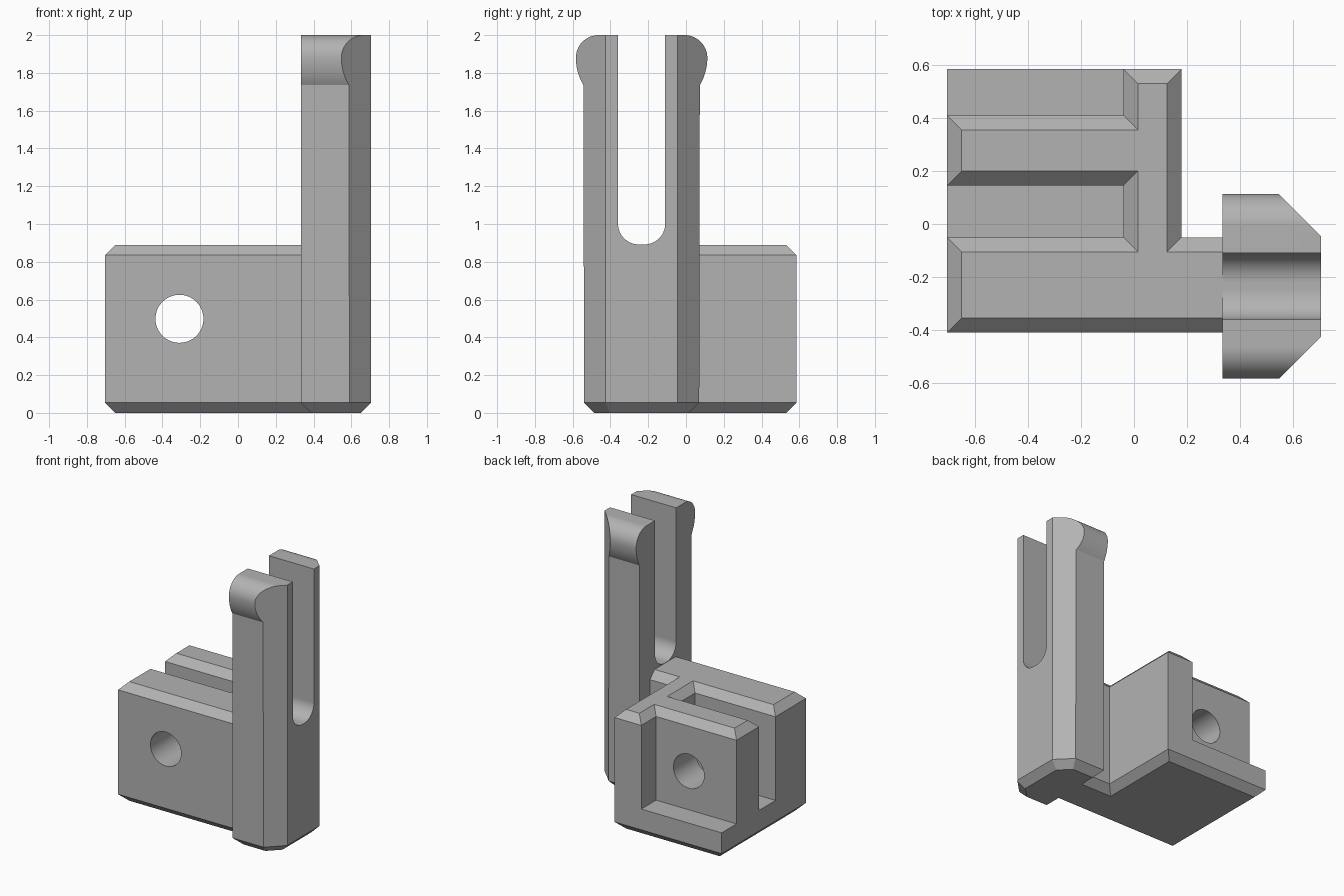
import bpy, bmesh
from math import sin, cos, radians
from mathutils import Vector

if "Cube" in bpy.data.objects:
    bpy.data.objects.remove(bpy.data.objects["Cube"])

grey = bpy.data.materials.new("plain grey")
grey.use_nodes = True
grey.diffuse_color = (0.45, 0.45, 0.45, 1)
grey.node_tree.nodes["Principled BSDF"].inputs["Base Color"].default_value = grey.diffuse_color

C = 0.055  # edge chamfer


def make_object(name, bm):
    bmesh.ops.recalc_face_normals(bm, faces=bm.faces)
    mesh = bpy.data.meshes.new(name)
    bm.to_mesh(mesh)
    bm.free()
    mesh.materials.append(grey)
    obj = bpy.data.objects.new(name, mesh)
    bpy.context.collection.objects.link(obj)
    return obj


def inset(plan, d):
    """Mitred inset of a counter-clockwise outline; negative d grows it."""
    result = []
    for i, p in enumerate(plan):
        p = Vector(p)
        a = (p - Vector(plan[i - 1])).normalized()
        b = (Vector(plan[(i + 1) % len(plan)]) - p).normalized()
        na, nb = Vector((-a.y, a.x)), Vector((-b.y, b.x))
        result.append(p + (na + nb) * d / (1 + na.dot(nb)))
    return result


def prism(name, plan, z0, z1, bottom=0, top=0):
    """Upright prism with optional chamfered (or flared) ends."""
    levels = [(z0, bottom)] if bottom else []
    levels += [(z0 + abs(bottom), 0), (z1 - abs(top), 0)]
    levels += [(z1, top)] if top else []
    bm = bmesh.new()
    rings = [[bm.verts.new((p.x, p.y, z)) for p in inset(plan, d)] for z, d in levels]
    n = len(plan)
    for low, high in zip(rings, rings[1:]):
        for i in range(n):
            j = (i + 1) % n
            bm.faces.new((low[i], low[j], high[j], high[i]))
    bm.faces.new(rings[0])
    bm.faces.new(rings[-1])
    return make_object(name, bm)


def rect(x0, x1, y0, y1):
    return [(x0, y0), (x1, y0), (x1, y1), (x0, y1)]


def combine(target, tool, operation):
    mod = target.modifiers.new(operation.lower(), 'BOOLEAN')
    mod.object, mod.operation, mod.solver = tool, operation, 'EXACT'
    bpy.context.view_layer.objects.active = target
    bpy.ops.object.modifier_apply(modifier=mod.name)
    bpy.data.objects.remove(tool)


def arc(cy, cz, r, start, end, steps):
    angles = [radians(start + (end - start) * i / steps) for i in range(steps + 1)]
    return [(cy + r * cos(a), cz + r * sin(a)) for a in angles]


# Block: L-shaped outline, with the slot and rear step cut by flared cutters
block = prism("clip_block", [(-0.705, -0.41), (0.5, -0.41), (0.5, -0.05), (0.18, -0.05),
                             (0.18, 0.585), (-0.705, 0.585)], 0, 0.89, C, C)
for name, y0, y1 in (("slot_cutter", -0.05, 0.145), ("step_cutter", 0.41, 0.9)):
    combine(block, prism(name, rect(-1, -0.04, y0, y1), 0.21, 0.935, 0, -0.1), 'DIFFERENCE')

# Pin hole through both walls
bm = bmesh.new()
bmesh.ops.create_cone(bm, cap_ends=True, segments=64, radius1=0.127, radius2=0.127, depth=3)
pin = make_object("pin_cutter", bm)
pin.rotation_euler.x = radians(90)
pin.location = (-0.31, 0, 0.498)
bpy.context.view_layer.update()
combine(block, pin, 'DIFFERENCE')

# Forked post: half profile with snap head and round-bottomed gap, mirrored
half = [(0.25, 0), (0.305, C)]
half += arc(0.065, 1.88, 0.283, -30.8, 0, 10)
half += arc(0.228, 1.88, 0.12, 0, 90, 14)[1:]
half += [(0.125, 2)]
half += arc(0.015, 1.002, 0.11, 0, -90, 14)
profile = half + [(-y, z) for y, z in reversed(half)]
bm = bmesh.new()
face = bm.faces.new([bm.verts.new((0.333, y - 0.235, z)) for y, z in profile])
sweep = bmesh.ops.extrude_face_region(bm, geom=[face])
bmesh.ops.translate(bm, vec=(0.372, 0, 0),
                    verts=[v for v in sweep["geom"] if isinstance(v, bmesh.types.BMVert)])
bmesh.ops.recalc_face_normals(bm, faces=bm.faces)

# Trim the outer corners, then chamfer the foot
edge_pt, foot_pt = Vector((0.705, 0, 0)), Vector((0.705 - C, 0, 0))
cuts = [(foot_pt, (1, 0, -1)), (Vector((0.333 + C, 0, 0)), (-1, 0, -1))]
for side, y in ((1, -0.045), (-1, -0.425)):
    corner = Vector((0.705, y, 0))
    out = Vector((1, side, 0)).normalized()
    cuts += [(corner, out), (corner - out * C, out + Vector((0, 0, -1)))]
for point, normal in cuts:
    cut = bmesh.ops.bisect_plane(bm, geom=bm.verts[:] + bm.edges[:] + bm.faces[:], dist=1e-5,
                                 plane_co=point, plane_no=normal, clear_outer=True)
    rim = [e for e in bm.edges if e.is_boundary]
    bmesh.ops.holes_fill(bm, edges=rim, sides=0)
post = make_object("forked_post", bm)
combine(block, post, 'UNION')

# Smooth the round surfaces and keep the flats flat
bpy.ops.object.select_all(action='DESELECT')
block.select_set(True)
bpy.context.view_layer.objects.active = block
bpy.ops.object.shade_smooth_by_angle(angle=radians(20))
weighted = block.modifiers.new("even_normals", 'WEIGHTED_NORMAL')
weighted.keep_sharp = True
